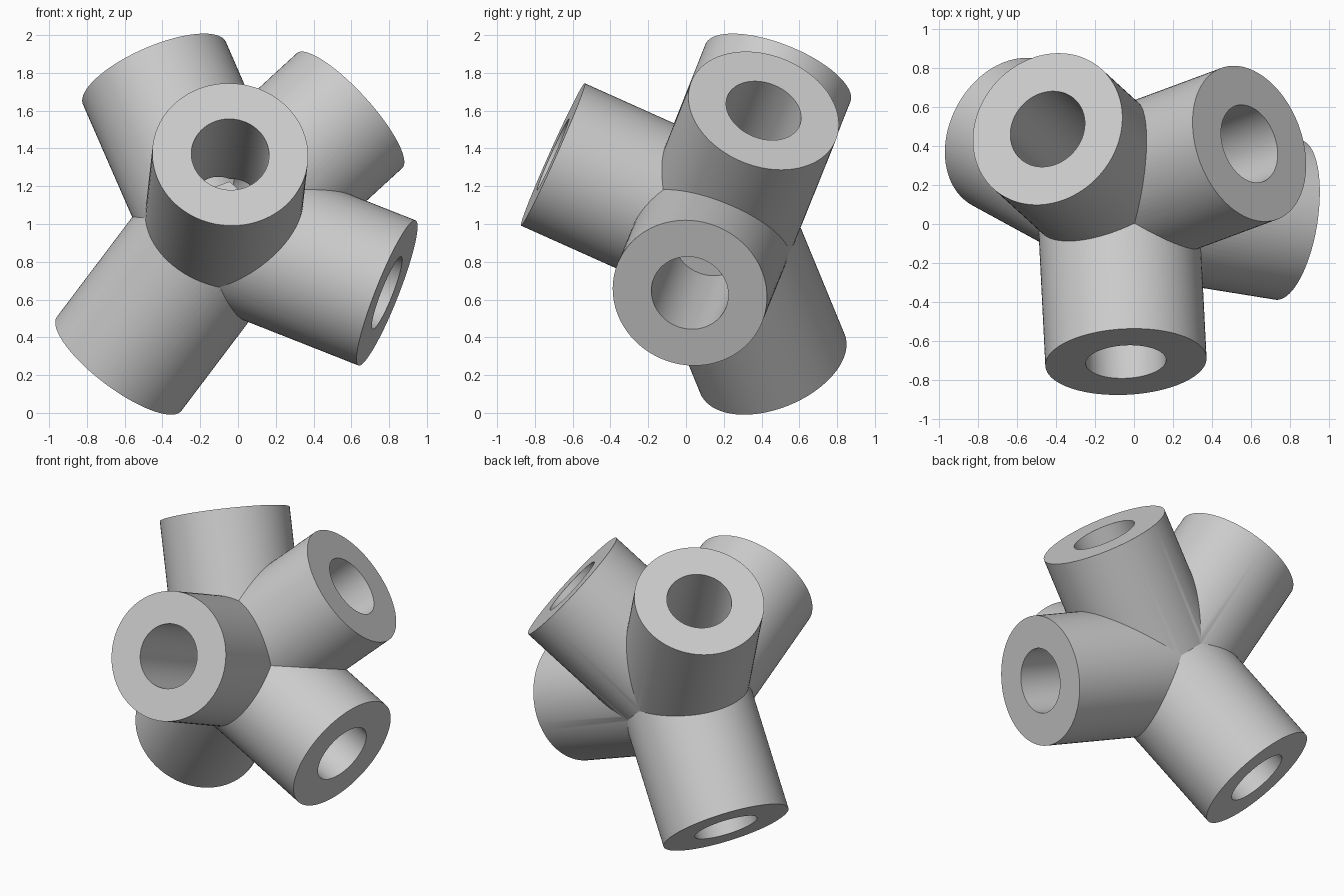
import bpy
import math
from mathutils import Vector

cube = bpy.data.objects.get("Cube")
if cube:
    bpy.data.objects.remove(cube, do_unlink=True)

HUB = Vector((-0.085, 0.161, 0.98))
OUTER, BORE = 0.413, 0.206
LENGTH, FLOOR = 0.95, 0.17   # socket length and bore floor, from the hub
SIDES = 96

# Direction in which each socket points
SOCKETS = {
    "front": (0.046, -0.91, 0.408),
    "side": (0.92, -0.148, -0.363),
    "upper_left": (0.71, 0.263, 0.652),
    "upper_right": (-0.376, 0.342, 0.861),
    "lower_right": (-0.572, 0.312, -0.757),
}

grey = bpy.data.materials.new("plain_grey")
grey.use_nodes = True
COLOUR = (0.6, 0.6, 0.6, 1)
grey.diffuse_color = COLOUR
grey.node_tree.nodes["Principled BSDF"].inputs["Base Color"].default_value = COLOUR


def rod(name, direction, radius, start, end):
    """Cylinder along a direction, between two distances from the hub."""
    d = Vector(direction).normalized()
    bpy.ops.mesh.primitive_cylinder_add(
        vertices=SIDES, radius=radius, depth=end - start,
        location=HUB + d * (start + end) / 2,
        rotation=d.to_track_quat("Z", "Y").to_euler())
    obj = bpy.context.object
    obj.name = name
    obj.data.materials.append(grey)
    return obj


def combine(base, other, operation):
    """Apply a boolean and discard the helper."""
    mod = base.modifiers.new("join", "BOOLEAN")
    mod.operation = operation
    mod.solver = "EXACT"
    mod.object = other
    bpy.context.view_layer.objects.active = base
    bpy.ops.object.modifier_apply(modifier=mod.name)
    bpy.data.objects.remove(other, do_unlink=True)


# Round core that fills the gaps between the sockets
bpy.ops.mesh.primitive_uv_sphere_add(
    segments=64, ring_count=32, radius=OUTER - 0.004, location=HUB)
hub = bpy.context.object
hub.name = "five_way_tube_connector"
hub.data.materials.append(grey)

# Sockets first, then the blind bores
for name, direction in SOCKETS.items():
    combine(hub, rod(name + "_socket", direction, OUTER, 0, LENGTH), "UNION")
for name, direction in SOCKETS.items():
    combine(hub, rod(name + "_bore", direction, BORE, FLOOR, LENGTH + 0.1), "DIFFERENCE")

# Smooth walls with crisp rims and seams
bpy.ops.object.select_all(action="DESELECT")
hub.select_set(True)
bpy.context.view_layer.objects.active = hub
bpy.ops.object.shade_smooth_by_angle(angle=math.radians(25))
